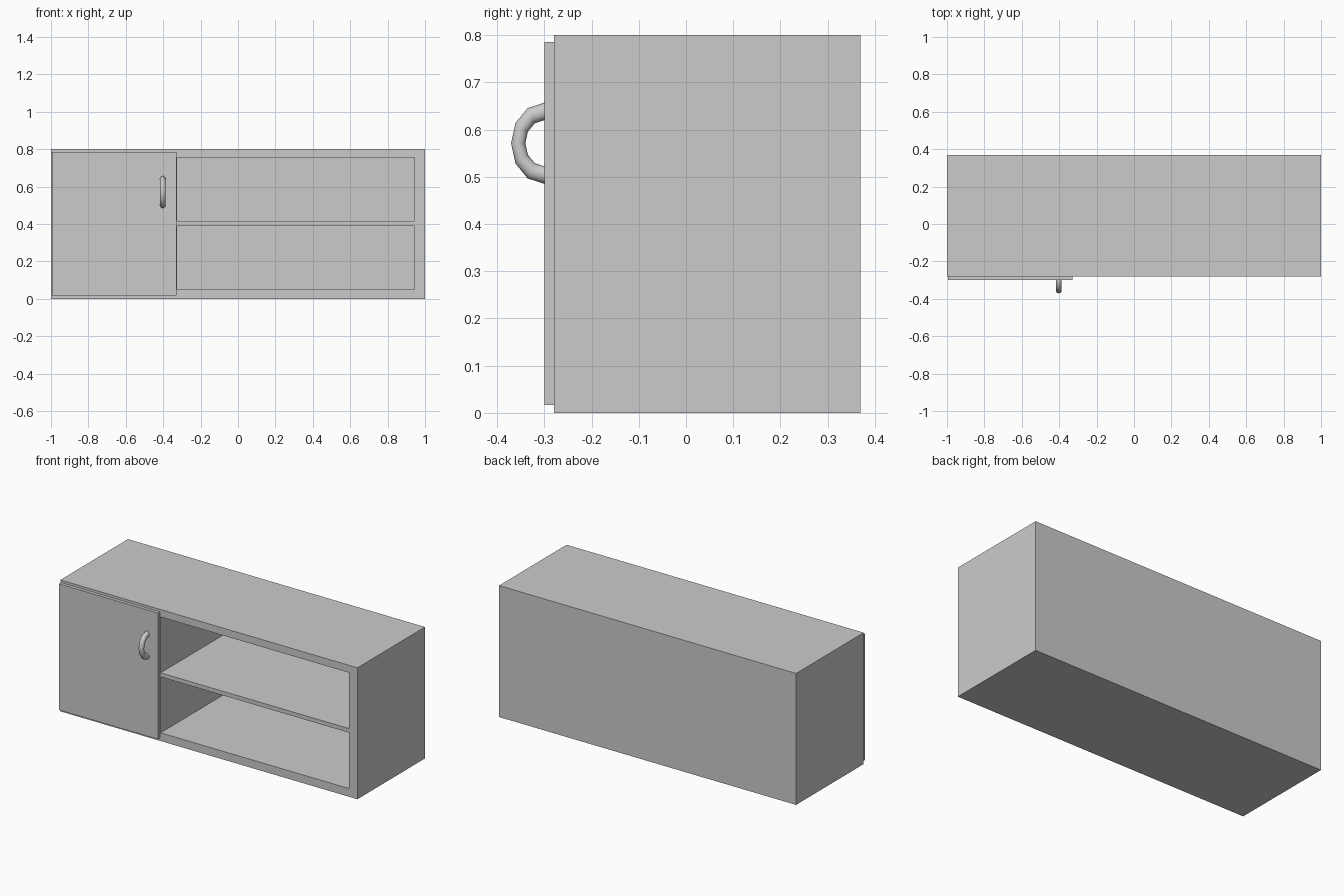
import bpy, bmesh, math
from mathutils import Matrix, Vector

if "Cube" in bpy.data.objects:
    bpy.data.objects.remove(bpy.data.objects["Cube"])


def boxes(name, spans):
    """One mesh object made of axis-aligned boxes (x0, x1, y0, y1, z0, z1)."""
    bm = bmesh.new()
    for x0, x1, y0, y1, z0, z1 in spans:
        mat = (Matrix.Translation(((x0 + x1) / 2, (y0 + y1) / 2, (z0 + z1) / 2))
               @ Matrix.Diagonal((x1 - x0, y1 - y0, z1 - z0, 1)))
        bmesh.ops.create_cube(bm, size=1, matrix=mat)
    mesh = bpy.data.meshes.new(name)
    bm.to_mesh(mesh)
    bm.free()
    obj = bpy.data.objects.new(name, mesh)
    bpy.context.collection.objects.link(obj)
    return obj


FRONT, BACK = -0.28, 0.37
INNER = 0.34           # inside of the back panel

# Cabinet carcass with a cupboard and two open shelves cut out
cabinet = boxes("cabinet_body", [(-1, 1, FRONT, BACK, 0, 0.8)])
cutter = boxes("compartment_cutter", [
    (-0.945, -0.35, FRONT - 0.1, INNER, 0.05, 0.755),
    (-0.325, 0.945, FRONT - 0.1, INNER, 0.05, 0.39),
    (-0.325, 0.945, FRONT - 0.1, INNER, 0.415, 0.755),
])
cutter.hide_render = True
cutter.hide_viewport = True
cutter.display_type = 'WIRE'
cut = cabinet.modifiers.new("compartments", 'BOOLEAN')
cut.operation = 'DIFFERENCE'
cut.solver = 'EXACT'
cut.object = cutter

# Cupboard door
boxes("cupboard_door", [(-0.995, -0.33, -0.30, FRONT, 0.017, 0.785)])

# Handle: squashed ring, with the half behind the door face cut away
bpy.ops.mesh.primitive_torus_add(major_segments=12, minor_segments=12,
                                 major_radius=0.0675, minor_radius=0.0185)
handle = bpy.context.object
handle.name = "door_handle"
bm = bmesh.new()
bm.from_mesh(handle.data)
shape = (Matrix.Translation((-0.402, -0.30, 0.571))
         @ Matrix.Diagonal((0.84, 0.82, 1, 1))
         @ Matrix.Rotation(math.pi / 2, 4, 'Y'))
bm.transform(shape)
bmesh.ops.bisect_plane(bm, geom=bm.verts[:] + bm.edges[:] + bm.faces[:],
                       plane_co=Vector((0, -0.29, 0)), plane_no=Vector((0, 1, 0)),
                       clear_outer=True)
bmesh.ops.holes_fill(bm, edges=[e for e in bm.edges if e.is_boundary])
bmesh.ops.recalc_face_normals(bm, faces=bm.faces[:])
bm.to_mesh(handle.data)
bm.free()
bpy.ops.object.shade_smooth_by_angle(angle=math.radians(40))
